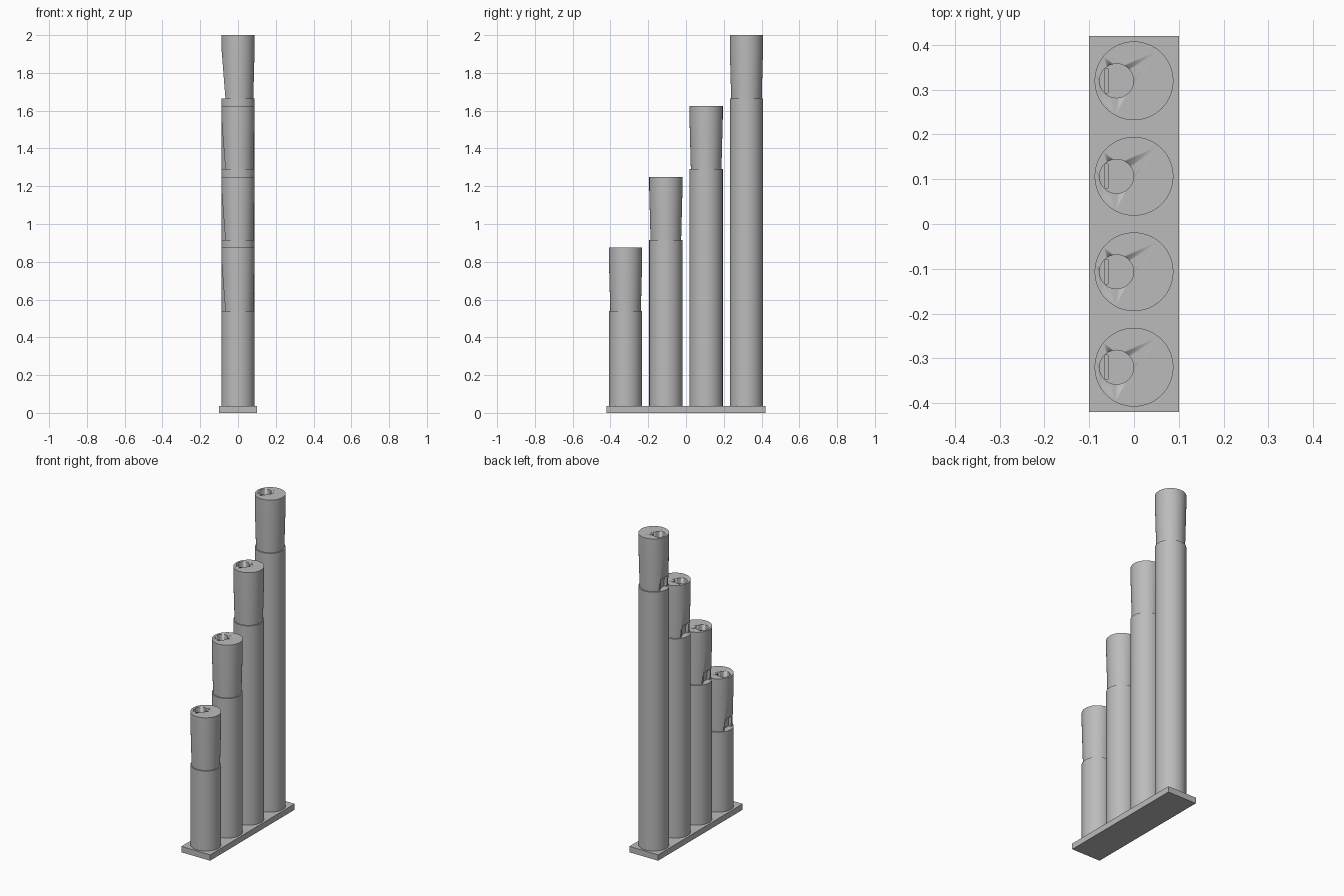
import bpy, bmesh, math

if "Cube" in bpy.data.objects:
    bpy.data.objects.remove(bpy.data.objects["Cube"])

grey = bpy.data.materials.new("plain grey")
grey.diffuse_color = (0.5, 0.5, 0.5, 1)
grey.use_nodes = True
grey.node_tree.nodes["Principled BSDF"].inputs["Base Color"].default_value = grey.diffuse_color


def finish(name, bm, y=0, smooth=True):
    bmesh.ops.recalc_face_normals(bm, faces=bm.faces)
    me = bpy.data.meshes.new(name)
    bm.to_mesh(me)
    bm.free()
    ob = bpy.data.objects.new(name, me)
    bpy.context.collection.objects.link(ob)
    ob.location.y = y
    me.materials.append(grey)
    if smooth:
        bpy.ops.object.select_all(action='DESELECT')
        ob.select_set(True)
        bpy.context.view_layer.objects.active = ob
        bpy.ops.object.shade_smooth_by_angle(angle=math.radians(30))
    return ob


def lathe(name, rings, y, x=0, n=64, smooth=True):
    """Closed round solid from (radius, height) rings."""
    bm = bmesh.new()
    loops = [[bm.verts.new((x + r * math.cos(2 * math.pi * i / n),
                            r * math.sin(2 * math.pi * i / n), z))
              for i in range(n)] for r, z in rings]
    for a, b in zip(loops, loops[1:]):
        for i in range(n):
            j = (i + 1) % n
            bm.faces.new((a[i], a[j], b[j], b[i]))
    bm.faces.new(loops[0])
    bm.faces.new(loops[-1])
    return finish(name, bm, y, smooth)


def prism(name, profile, half, y=0):
    """Side profile in x and z, extruded across y."""
    bm = bmesh.new()
    a = [bm.verts.new((x, -half, z)) for x, z in profile]
    b = [bm.verts.new((x, half, z)) for x, z in profile]
    n = len(profile)
    for i in range(n):
        j = (i + 1) % n
        bm.faces.new((a[i], a[j], b[j], b[i]))
    bm.faces.new(a)
    bm.faces.new(b)
    return finish(name, bm, y, False)


def cut(ob, cutter):
    cutter.hide_render = True
    cutter.hide_set(True)
    m = ob.modifiers.new("cut", 'BOOLEAN')
    m.operation = 'DIFFERENCE'
    m.solver = 'EXACT'
    m.object = cutter


# Base plate
prism("base_plate", [(-.1, 0), (.1, 0), (.1, .037), (-.1, .037)], .42)

for k in range(4):
    y = -.32 + k * .2133
    top = .875 + k * .375
    joint = top - .335
    # Straight pipe
    lathe(f"pipe_{k + 1}", [(.088, .037), (.088, joint)], y)
    # Tapered mouthpiece
    head = lathe(f"mouthpiece_{k + 1}",
                 [(.081, joint), (.088, top - .07), (.088, top)], y)
    # Sloping flat on the left side
    cut(head, prism(f"flat_cutter_{k + 1}",
                    [(-.066, joint - .01), (-.089, top - .05),
                     (-.12, top - .05), (-.12, joint - .01)], .12, y))
    # Blowing hole in the top
    cut(head, lathe(f"hole_cutter_{k + 1}",
                    [(.038, top - .1), (.038, top + .02)], y, x=-.039, n=48))
    # Sound window and the narrow air slot feeding it
    cut(head, prism(f"window_cutter_{k + 1}",
                    [(-.12, joint - .01), (-.05, joint - .01), (-.05, joint + .04),
                     (-.06, joint + .07), (-.12, joint + .07)], .032, y))
    cut(head, prism(f"slot_cutter_{k + 1}",
                    [(-.066, joint + .06), (-.058, joint + .06),
                     (-.058, top - .09), (-.066, top - .09)], .027, y))
